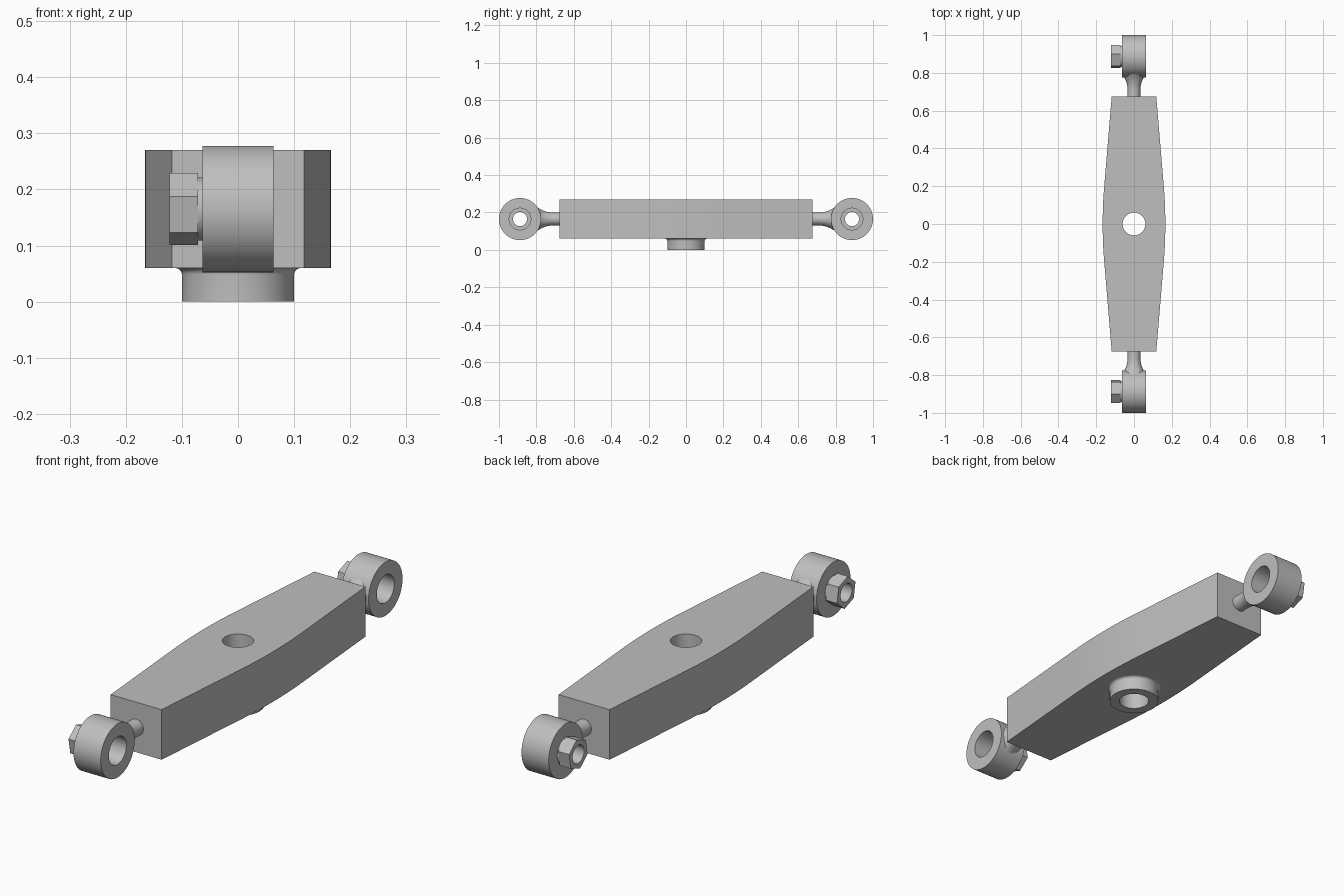
import bpy
import bmesh
from math import cos, sin, pi, radians
from mathutils import Matrix, Vector

cube = bpy.data.objects.get("Cube")
if cube:
    bpy.data.objects.remove(cube, do_unlink=True)

grey = bpy.data.materials.new("plain grey")
grey.use_nodes = True
colour = (0.52, 0.52, 0.52, 1)
grey.diffuse_color = colour
grey.node_tree.nodes["Principled BSDF"].inputs["Base Color"].default_value = colour

EYE_Y, EYE_Z = 0.8875, 0.165      # rod eye centre
BOTTOM, TOP = 0.06, 0.27          # body heights
HALF_LENGTH = 0.675


def make_object(name, bm):
    bmesh.ops.recalc_face_normals(bm, faces=bm.faces)
    mesh = bpy.data.meshes.new(name)
    bm.to_mesh(mesh)
    bm.free()
    mesh.materials.append(grey)
    obj = bpy.data.objects.new(name, mesh)
    bpy.context.collection.objects.link(obj)
    return obj


def smooth(obj):
    bpy.ops.object.select_all(action='DESELECT')
    obj.select_set(True)
    bpy.context.view_layer.objects.active = obj
    bpy.ops.object.shade_smooth_by_angle(angle=radians(30))


def round_scale(angle):
    return 1.0


def hex_scale(angle):
    """Distance to a regular hexagon's edge, corners at radius one."""
    return cos(pi / 6) / cos(angle % (pi / 3) - pi / 6)


def lathe(name, rings, matrix, closed=True, segments=64):
    """Turn (height, radius, shape) rings about local z."""
    bm = bmesh.new()
    loops = []
    for height, radius, shape in rings:
        loop = []
        for i in range(segments):
            a = 2 * pi * i / segments
            r = radius * shape(a)
            loop.append(bm.verts.new((r * cos(a), r * sin(a), height)))
        loops.append(loop)
    pairs = list(zip(loops, loops[1:]))
    if closed:
        pairs.append((loops[-1], loops[0]))
    for lower, upper in pairs:
        for i in range(segments):
            j = (i + 1) % segments
            bm.faces.new((lower[i], lower[j], upper[j], upper[i]))
    if not closed:
        bm.faces.new(loops[0])
        bm.faces.new(loops[-1])
    bm.transform(matrix)
    obj = make_object(name, bm)
    smooth(obj)
    return obj


def plain(points):
    return [(h, r, round_scale) for h, r in points]


# Body: straight tapered ends joined by a curved middle
def half_width(y):
    slope, bend = 0.0835, 0.2
    y = abs(y)
    if y < bend:
        return 0.166 - slope * y * y / (2 * bend)
    return 0.118 + slope * (HALF_LENGTH - y)


steps = [-0.2 + 0.4 * i / 20 for i in range(21)]
stations = [-HALF_LENGTH] + steps + [HALF_LENGTH]
outline = [(half_width(y), y) for y in stations]
outline += [(-x, y) for x, y in reversed(outline)]
bm = bmesh.new()
base = bm.faces.new([bm.verts.new((x, y, BOTTOM)) for x, y in outline])
extruded = bmesh.ops.extrude_face_region(bm, geom=[base])
top_verts = [v for v in extruded["geom"] if isinstance(v, bmesh.types.BMVert)]
bmesh.ops.translate(bm, verts=top_verts, vec=(0, 0, TOP - BOTTOM))
body = make_object("body", bm)

# Central bore through the body
cutter = lathe("bore_cutter", plain([(-0.1, 0.06), (0.4, 0.06)]),
               Matrix.Identity(4), closed=False)
cutter.hide_render = True
bore = body.modifiers.new("bore", 'BOOLEAN')
bore.operation = 'DIFFERENCE'
bore.solver = 'EXACT'
bore.object = cutter
bpy.context.view_layer.objects.active = body
bpy.ops.object.modifier_apply(modifier=bore.name)
bpy.data.objects.remove(cutter, do_unlink=True)
smooth(body)

# Pivot boss under the body, filleted where it meets the underside
fillet = 0.012
corner = [(BOTTOM - fillet + fillet * sin(a), 0.1 + fillet * (1 - cos(a)))
          for a in [pi / 2 * i / 6 for i in range(7)]]
lathe("pivot_boss", plain([(0, 0.06), (0, 0.1)] + corner + [(BOTTOM, 0.06)]),
      Matrix.Identity(4))

# Rod ends, mirrored front and back
for side, label in ((-1, "front"), (1, "back")):
    centre = Matrix.Translation(Vector((0, side * EYE_Y, EYE_Z)))
    along_x = centre @ Matrix.Rotation(pi / 2, 4, 'Y')

    # Eye ring with a stepped bore and a thin collar
    lathe(label + "_eye", plain([
        (0.063, 0.058), (0.063, 0.1125), (-0.063, 0.1125), (-0.063, 0.056),
        (-0.072, 0.056), (-0.072, 0.038), (-0.05, 0.038), (-0.05, 0.058)]),
        along_x)

    # Hexagonal nut on the right-hand face
    turn = Matrix.Rotation(side * radians(10), 4, 'X')
    lathe(label + "_nut", [
        (-0.122, 0.038, round_scale), (-0.122, 0.065, hex_scale),
        (-0.071, 0.065, hex_scale), (-0.071, 0.038, round_scale)],
        centre @ turn.inverted() @ Matrix.Rotation(pi / 2, 4, 'Y')
        @ Matrix.Rotation(pi, 4, 'Z'), segments=48)

    # Neck flaring from the body into the eye
    flare = [(0.705 + 0.09 * t, 0.034 + 0.029 * t ** 2.2)
             for t in [i / 12 for i in range(13)]]
    lathe(label + "_neck", plain([(0.665, 0.034)] + flare),
          Matrix.Translation((0, 0, EYE_Z))
          @ Matrix.Rotation(-side * pi / 2, 4, 'X'), closed=False)
